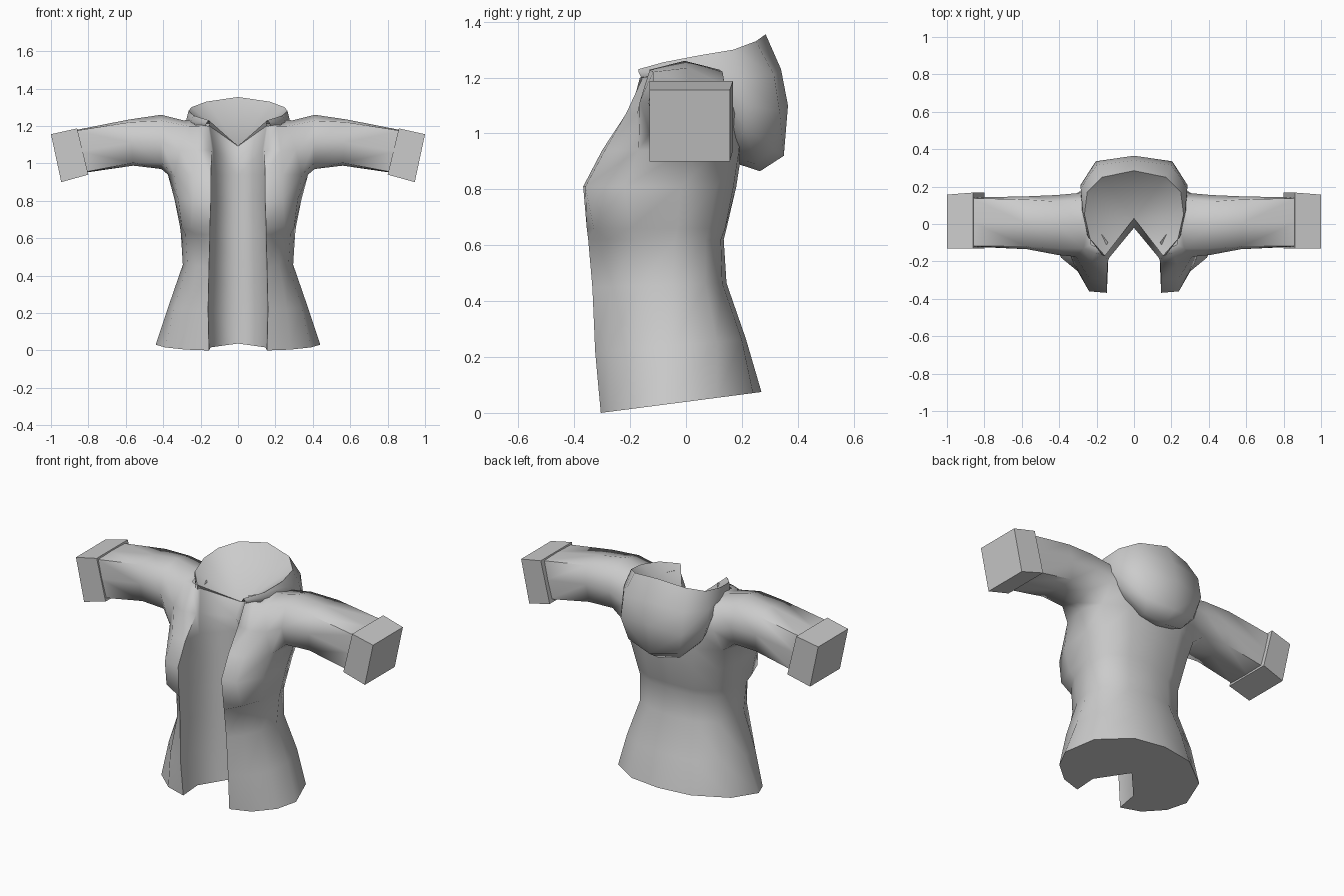
import bpy, bmesh, math

cube = bpy.data.objects.get("Cube")
if cube:
    bpy.data.objects.remove(cube, do_unlink=True)

grey = bpy.data.materials.new("grey cloth")
grey.use_nodes = True
grey.diffuse_color = (0.6, 0.6, 0.6, 1)
grey.node_tree.nodes["Principled BSDF"].inputs["Base Color"].default_value = (0.6, 0.6, 0.6, 1)


def finish(bm, name):
    """Turn a left half into a mirrored, smooth shaded object."""
    loose = [v for v in bm.verts if not v.link_faces]
    bmesh.ops.delete(bm, geom=loose, context='VERTS')
    bmesh.ops.recalc_face_normals(bm, faces=bm.faces)
    mesh = bpy.data.meshes.new(name)
    bm.to_mesh(mesh)
    bm.free()
    mesh.materials.append(grey)
    mesh.shade_smooth()
    mesh.set_sharp_from_angle(angle=math.radians(72))
    obj = bpy.data.objects.new(name, mesh)
    bpy.context.collection.objects.link(obj)
    mod = obj.modifiers.new("mirror", 'MIRROR')
    mod.use_clip = True
    mod.merge_threshold = 0.002
    return obj


def bridge(bm, a, b, closed=False):
    """Quads between two rows of vertices."""
    n = len(a)
    for i in range(n if closed else n - 1):
        j = (i + 1) % n
        bm.faces.new((a[i], a[j], b[j], b[i]))


def arm_ring(bm, x_top, x_bot, yf, yb, zb, zt, r):
    """Eight-point sleeve section; r = 1 is square, less is rounder."""
    yc, zc = (yf + yb) / 2, (zb + zt) / 2
    hy, hz = (yb - yf) / 2, (zt - zb) / 2
    spots = [(-r, -r), (-1, 0), (-r, r), (0, 1), (r, r), (1, 0), (r, -r), (0, -1)]
    return [bm.verts.new((x_bot + (x_top - x_bot) * (v + 1) / 2, yc + hy * u, zc + hz * v))
            for u, v in spots]


# Body: height, then (x, y) of front edge, bust, front side, side, back side,
# back, and finally y of the back centre
LEVELS = [
    (0.00, (.155, -.305), (.28, -.27), (.39, -.18), (.44, -.07), (.38, .11), (.20, .24), .27),
    (0.22, (.160, -.325), (.26, -.28), (.34, -.18), (.37, -.05), (.32, .11), (.17, .20), .215),
    (0.45, (.155, -.335), (.22, -.27), (.27, -.17), (.295, -.05), (.26, .07), (.14, .13), .145),
    (0.62, (.150, -.350), (.22, -.28), (.28, -.18), (.305, -.04), (.26, .07), (.14, .125), .135),
    (0.66, (.150, -.355), (.25, -.33), (.30, -.20), (.31, -.03), (.265, .08), (.15, .14), .145),
    (0.81, (.145, -.368), (.24, -.36), (.32, -.22), (.34, -.02), (.29, .11), (.16, .17), .18),
    (0.94, (.145, -.300), (.24, -.29), (.34, -.17), (.375, 0), (.33, .12), (.18, .19), .20),
    (1.07, (.140, -.200), (.23, -.215), (.31, -.175), (.30, 0), (.30, .165), (.18, .20), .20),
    (1.20, (.160, -.165), (.21, -.155), (.27, -.13), (.29, 0), (.27, .13), (.17, .18), .19),
]
A, M, B = 6, 7, 8      # levels spanned by the armhole

bm = bmesh.new()
rows = []
for i, (z, *pts, back_y) in enumerate(LEVELS):
    ex, ey = pts[0]
    inner = (ex - .008, max(-.18, ey + .02))          # back of the lapel edge
    apex = (0, .03 if i == B else -.02)               # lining at the centre
    row = []
    for col, (x, y) in enumerate([apex, inner, *pts, (0, back_y)]):
        h = z + .13 * (y + .305) * max(0, 1 - z / .6)  # hem rises to the back
        if col == 0:
            h -= .4 * max(0, z - .93)
        if col == 5 and i == B:
            h += .03
        row.append(bm.verts.new((x, y, h)))
    rows.append(row)

for i in range(len(rows) - 1):
    for c in range(8):
        if i in (A, M) and c in (4, 5):
            continue                                   # armhole
        bm.faces.new((rows[i][c], rows[i][c + 1], rows[i + 1][c + 1], rows[i + 1][c]))
bm.faces.new(rows[0])                                  # closed hem

# Shoulder strip running in under the hood
top = rows[B][2:]
neck = [top[0]] + [bm.verts.new((v.co.x * .85, v.co.y * .85, v.co.z + .005)) for v in top[1:]]
bm.faces.new((top[0], top[1], neck[1]))
bridge(bm, top[1:], neck[1:])

# Sleeve grown out of the armhole
ring = [rows[A][4], rows[M][4], rows[B][4], rows[B][5],
        rows[B][6], rows[M][6], rows[A][6], rows[A][5]]
for spec in [(.41, .41, -.165, .155, .970, 1.26, .78),
             (.58, .56, -.135, .148, .988, 1.235, .88),
             (.87, .82, -.122, .142, .950, 1.178, .97)]:
    nxt = arm_ring(bm, *spec)
    bridge(bm, ring, nxt, True)
    ring = nxt
finish(bm, "jacket_body_and_sleeves")

# Cuffs
bm = bmesh.new()
start = arm_ring(bm, .86, .80, -.130, .168, .940, 1.187, 1)
end = arm_ring(bm, 1.0, .945, -.130, .157, .900, 1.156, 1)
bridge(bm, start, end, True)
bm.faces.new(start)
bm.faces.new(end)
finish(bm, "cuffs")

# Hood: columns from the front tip to the back centre, each from rim to underside
HOOD = [
    [(.155, -.17, 1.23), (.165, -.17, 1.22), (.17, -.165, 1.21), (.17, -.16, 1.20), (.165, -.15, 1.19)],
    [(.235, -.08, 1.255), (.245, -.07, 1.24), (.25, -.06, 1.22), (.25, -.05, 1.20), (.23, -.04, 1.18)],
    [(.265, .05, 1.28), (.275, .07, 1.24), (.28, .08, 1.20), (.27, .09, 1.15), (.24, .08, 1.12)],
    [(.25, .17, 1.30), (.285, .19, 1.20), (.285, .21, 1.10), (.26, .21, 1.02), (.22, .19, .98)],
    [(.17, .25, 1.33), (.20, .315, 1.21), (.205, .335, 1.08), (.17, .31, .95), (.13, .25, .89)],
    [(0, .285, 1.355), (0, .34, 1.23), (0, .365, 1.10), (0, .35, .92), (0, .265, .865)],
]
bm = bmesh.new()
cols = []
for col in HOOD:
    x, y, z = col[-1]
    tuck = (x * .85, y * .65, z + .03)                 # tucked into the back
    cols.append([bm.verts.new(p) for p in [*col, tuck]])
for a, b in zip(cols, cols[1:]):
    bridge(bm, a, b)

# Hood lining falling to the neck point
point = bm.verts.new((0, .03, 1.092))
rim = [bm.verts.new((.152, -.145, 1.20))] + [c[0] for c in cols]
for a, b in zip(rim, rim[1:]):
    bm.faces.new((point, a, b))
finish(bm, "hood")
